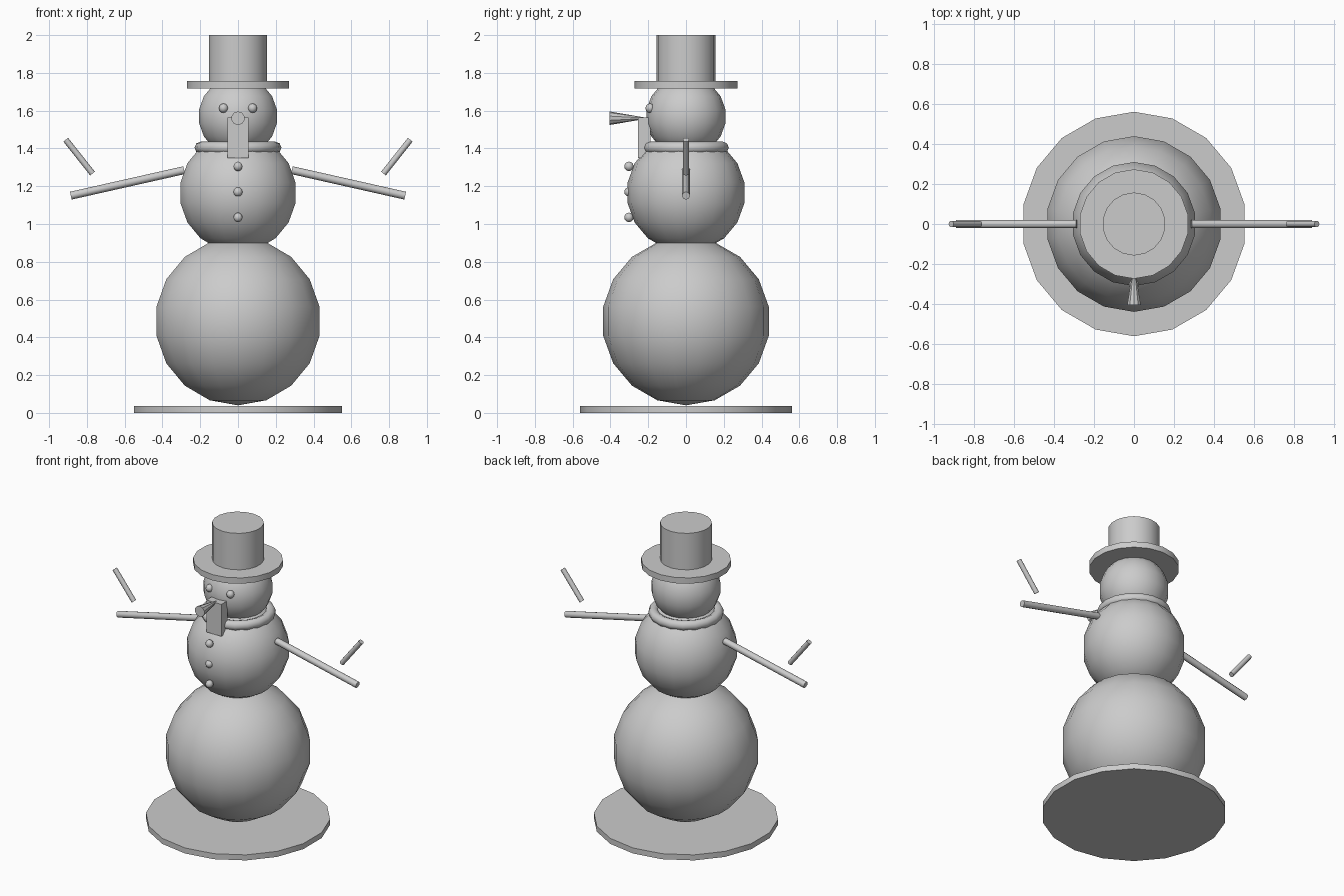
import bpy
import math
from mathutils import Vector

default = bpy.data.objects.get("Cube")
if default:
    bpy.data.objects.remove(default, do_unlink=True)

GREY = (0.6, 0.6, 0.6, 1.0)
grey = bpy.data.materials.new("plain_grey")
grey.use_nodes = True
grey.diffuse_color = GREY
grey.node_tree.nodes["Principled BSDF"].inputs["Base Color"].default_value = GREY


def finish(name, smooth=True):
    """Name, colour and shade the object just added."""
    obj = bpy.context.object
    obj.name = name
    obj.data.materials.append(grey)
    if smooth:
        bpy.ops.object.shade_smooth_by_angle(angle=math.radians(46))
    return obj


def ball(name, radius, location, segments=18, rings=9):
    bpy.ops.mesh.primitive_uv_sphere_add(
        segments=segments, ring_count=rings, radius=radius, location=location)
    return finish(name)


def disc(name, radius, bottom, top):
    bpy.ops.mesh.primitive_cylinder_add(
        vertices=18, radius=radius, depth=top - bottom,
        location=(0, 0, (bottom + top) / 2))
    return finish(name)


def stick(name, start, end, radius):
    """Round rod between two points."""
    start, end = Vector(start), Vector(end)
    axis = end - start
    bpy.ops.mesh.primitive_cylinder_add(
        vertices=10, radius=radius, depth=axis.length, location=(start + end) / 2,
        rotation=axis.to_track_quat('Z', 'Y').to_euler())
    return finish(name)


# Ground disc and stacked body
disc("ground_disc", 0.56, 0.0, 0.037)
ball("lower_body", 0.445, (0, 0, 0.485))
ball("upper_body", 0.314, (0, 0, 1.165))
ball("head", 0.212, (0, 0, 1.57))

# Top hat
disc("hat_brim", 0.273, 1.717, 1.756)
disc("hat_crown", 0.157, 1.75, 2.0)

# Scarf ring and its hanging end
bpy.ops.mesh.primitive_torus_add(
    major_segments=18, minor_segments=8, major_radius=0.198, minor_radius=0.032,
    location=(0, 0, 1.404))
finish("scarf_ring")
bpy.ops.mesh.primitive_cube_add(size=1, location=(0, -0.222, 1.457))
bpy.context.object.scale = (0.11, 0.066, 0.214)
finish("scarf_end", smooth=False)

# Nose, with the wide end facing forward
bpy.ops.mesh.primitive_cone_add(
    vertices=10, radius1=0.036, radius2=0, depth=0.21,
    location=(0, -0.30, 1.56), rotation=(-math.pi / 2, 0, 0))
finish("nose", smooth=False)

# Buttons down the chest
for place, z in (("top", 1.305), ("middle", 1.17), ("bottom", 1.035)):
    ball(place + "_button", 0.025, (0, -0.302, z), 10, 6)

# Eyes, arms and loose twigs on both sides
for side, s in (("left", 1), ("right", -1)):
    ball(side + "_eye", 0.025, (0.077 * s, -0.19, 1.613), 10, 6)
    stick(side + "_arm", (0.285 * s, 0, 1.285), (0.885 * s, 0, 1.15), 0.021)
    stick(side + "_twig", (0.77 * s, 0, 1.267), (0.912 * s, 0, 1.446), 0.016)
